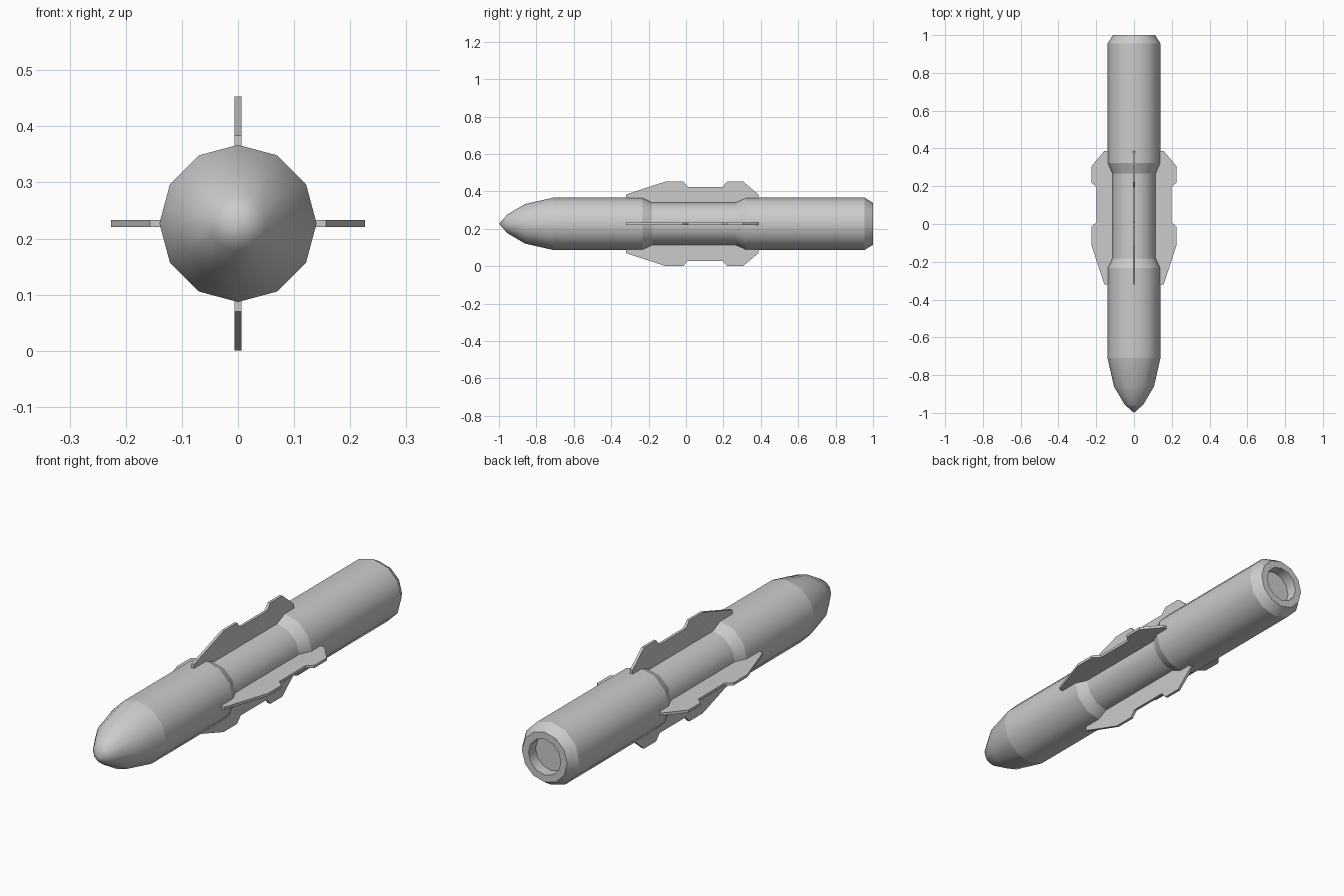
import bpy, bmesh, math

if "Cube" in bpy.data.objects:
    bpy.data.objects.remove(bpy.data.objects["Cube"])

AXIS_Z = 0.227
SIDES = 12


def finish(bm, name):
    bmesh.ops.recalc_face_normals(bm, faces=bm.faces)
    me = bpy.data.meshes.new(name)
    bm.to_mesh(me)
    bm.free()
    ob = bpy.data.objects.new(name, me)
    bpy.context.collection.objects.link(ob)
    ob.location.z = AXIS_Z
    return ob


def lathe_y(name, profile):
    """Revolve (y, radius, sharp) points about the y axis; zero radius closes an end."""
    bm = bmesh.new()
    rings = []
    for y, r, sharp in profile:
        n = SIDES if r > 0 else 1
        ring = [bm.verts.new((r * math.cos(2 * math.pi * i / SIDES), y,
                              r * math.sin(2 * math.pi * i / SIDES))) for i in range(n)]
        rings.append(ring)
    for a, b in zip(rings, rings[1:]):
        for i in range(SIDES):
            j = (i + 1) % SIDES
            quad = [a[i % len(a)], a[j % len(a)], b[j % len(b)], b[i % len(b)]]
            bm.faces.new(list(dict.fromkeys(quad))).smooth = True
    for ring, (y, r, sharp) in zip(rings, profile):
        if sharp and r > 0:
            for i in range(SIDES):
                bm.edges.get((ring[i], ring[(i + 1) % SIDES])).smooth = False
    return finish(bm, name)


def fin(name, outline, thickness, angle):
    """Extrude a (y, radius) outline into a plate and turn it about the body axis."""
    bm = bmesh.new()
    face = bm.faces.new([bm.verts.new((-thickness / 2, y, r)) for y, r in outline])
    ext = bmesh.ops.extrude_face_region(bm, geom=[face])
    moved = [g for g in ext["geom"] if isinstance(g, bmesh.types.BMVert)]
    bmesh.ops.translate(bm, verts=moved, vec=(thickness, 0, 0))
    ob = finish(bm, name)
    ob.rotation_euler.y = angle
    return ob


# Body: pointed nose, narrowed waist, chamfered tail with a recessed nozzle
lathe_y("body", [
    (-1.0, 0, False), (-0.955, 0.05, False), (-0.86, 0.106, False), (-0.71, 0.14, True),
    (-0.233, 0.14, True), (-0.182, 0.116, True), (0.268, 0.116, True), (0.322, 0.14, True),
    (0.955, 0.14, True), (1.0, 0.112, True), (1.0, 0.08, True), (0.95, 0.08, True),
    (0.95, 0, False)])

# Four fins around the waist
FIN = [(-0.32, 0.105), (-0.32, 0.157), (-0.11, 0.226), (-0.015, 0.226), (0.01, 0.198),
       (0.195, 0.198), (0.22, 0.226), (0.305, 0.226), (0.387, 0.157), (0.387, 0.105)]
for i, side in enumerate(("top", "right", "bottom", "left")):
    fin("fin_" + side, FIN, 0.012, i * math.pi / 2)
